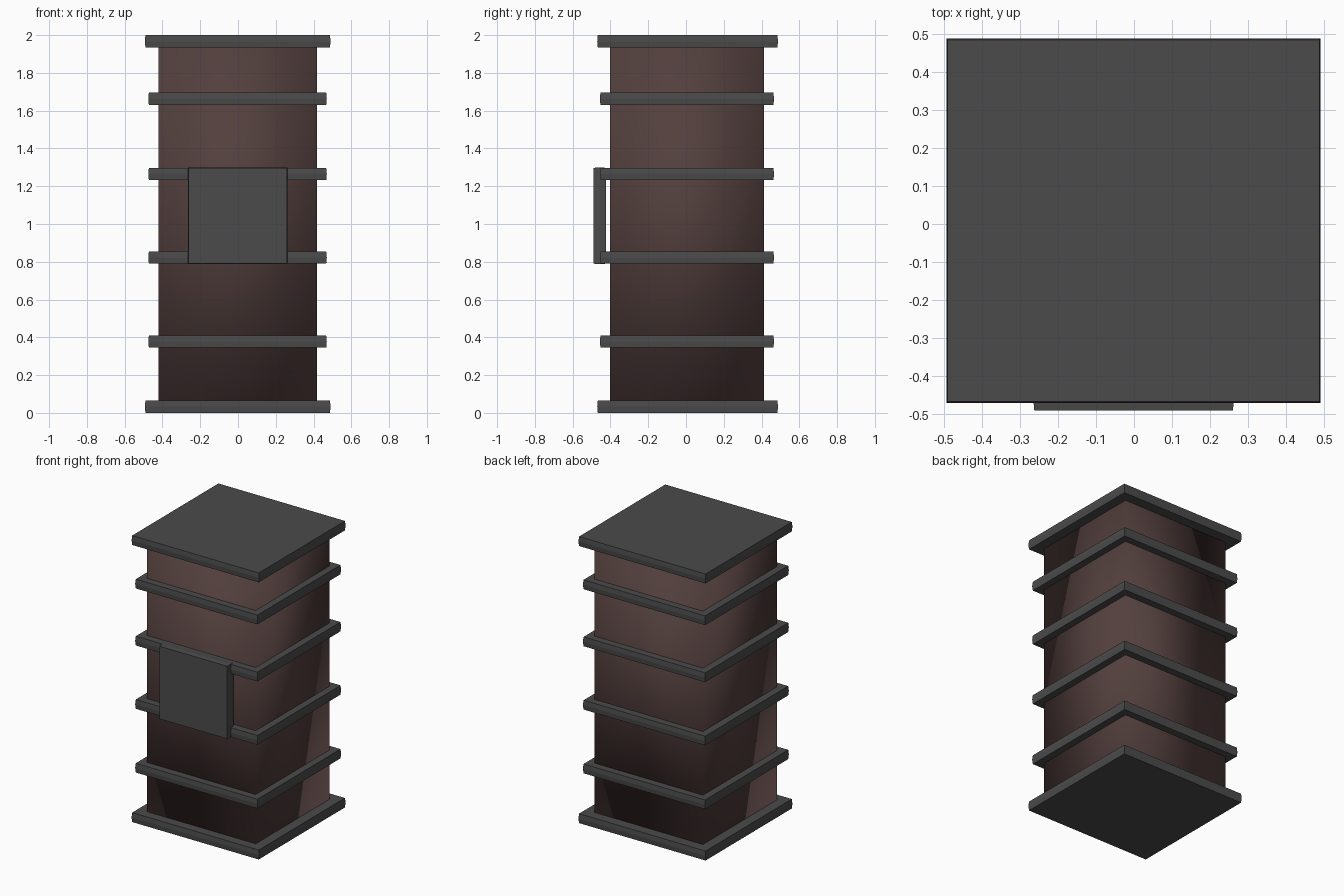
import bpy, bmesh, math

if "Cube" in bpy.data.objects:
    bpy.data.objects.remove(bpy.data.objects["Cube"])


def material(name, rgb):
    m = bpy.data.materials.new(name)
    m.diffuse_color = (*rgb, 1)
    m.use_nodes = True
    m.node_tree.nodes["Principled BSDF"].inputs["Base Color"].default_value = m.diffuse_color
    return m


BROWN = material("dark_brown", (0.085, 0.05, 0.047))
GREY = material("dark_grey", (0.07, 0.07, 0.07))


def box(name, lo, hi, mat, ridge_axis=None, ridge=0.003, smooth=False):
    """Box between two corners; an optional shallow ridge runs round its rim."""
    bm = bmesh.new()
    bmesh.ops.create_cube(bm, size=1)
    mid = [(a + b) / 2 for a, b in zip(lo, hi)]
    size = [b - a for a, b in zip(lo, hi)]
    if ridge_axis is not None:
        # split the rim halfway and push the new edge loop slightly outward
        normal = [0, 0, 0]
        normal[ridge_axis] = 1
        cut = bmesh.ops.bisect_plane(
            bm, geom=bm.verts[:] + bm.edges[:] + bm.faces[:],
            plane_co=(0, 0, 0), plane_no=normal)
        rim = {v for v in cut["geom_cut"] if isinstance(v, bmesh.types.BMVert)}
    else:
        rim = set()
    for v in bm.verts:
        for i in range(3):
            push = math.copysign(ridge, v.co[i]) if v in rim and i != ridge_axis else 0
            v.co[i] = mid[i] + v.co[i] * size[i] + push
    for f in bm.faces:
        f.smooth = smooth
    mesh = bpy.data.meshes.new(name)
    bm.to_mesh(mesh)
    bm.free()
    mesh.materials.append(mat)
    ob = bpy.data.objects.new(name, mesh)
    bpy.context.collection.objects.link(ob)
    return ob


# square pillar body with softly shaded faces
box("pillar_body", (-0.42, -0.402, 0.03), (0.418, 0.413, 1.97), BROWN, smooth=True)

# wide base and cap slabs
for name, z in (("base_slab", 0.0), ("cap_slab", 1.934)):
    box(name, (-0.49, -0.467, z), (0.487, 0.484, z + 0.066), GREY, ridge_axis=2)

# narrower bands up the pillar
for i, z in enumerate((0.345, 0.79, 1.232, 1.63)):
    box(f"band_{i + 1}", (-0.472, -0.453, z), (0.467, 0.463, z + 0.065), GREY, ridge_axis=2)

# square panel standing off the front, held by the two middle bands
box("front_panel", (-0.262, -0.49, 0.79), (0.26, -0.423, 1.297), GREY, ridge_axis=1)
